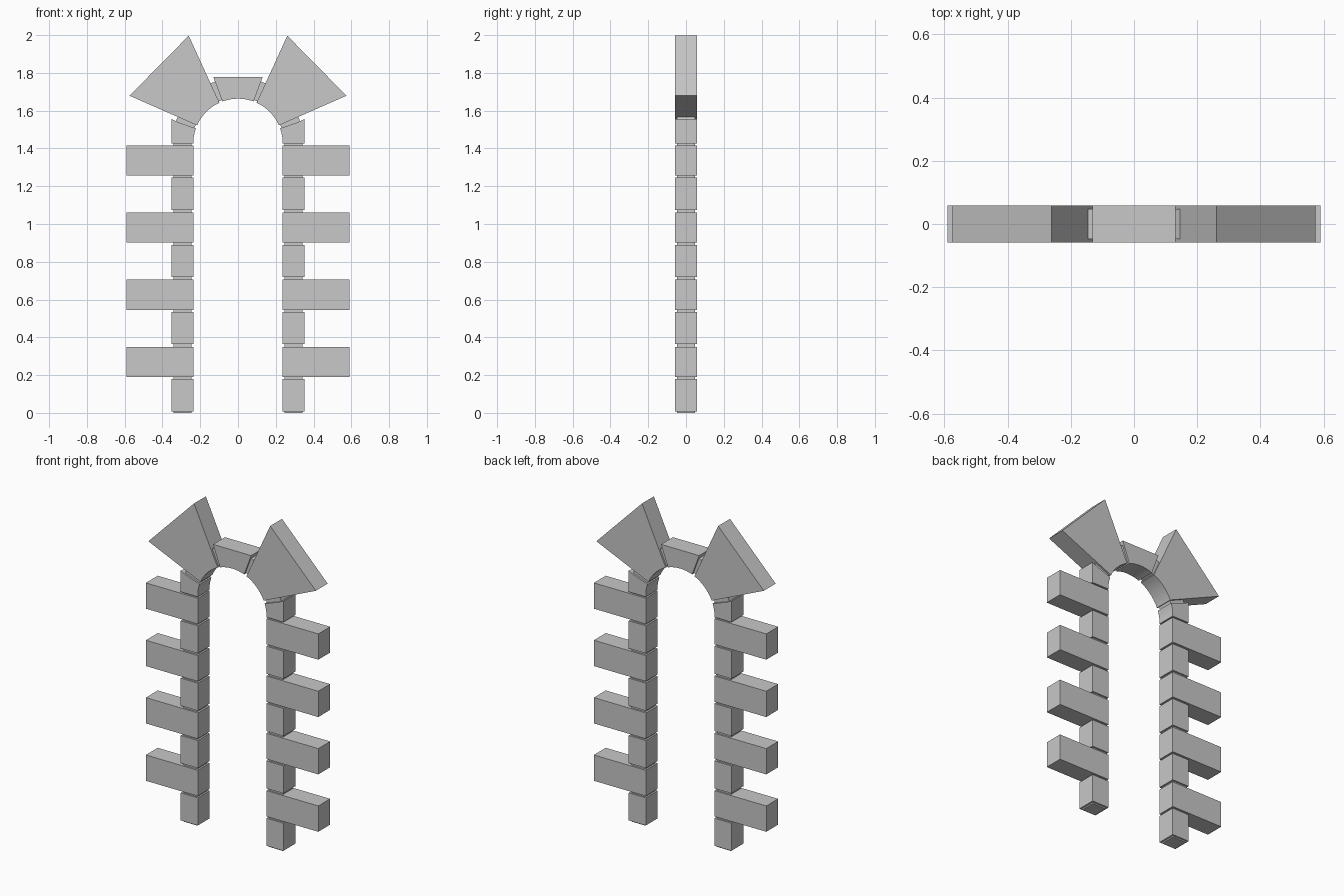
import bpy
import bmesh
from math import cos, sin, radians

cube = bpy.data.objects.get("Cube")
if cube:
    bpy.data.objects.remove(cube, do_unlink=True)

stone = bpy.data.materials.new("grey stone")
stone.use_nodes = True
stone.diffuse_color = (0.58, 0.58, 0.58, 1)
stone.node_tree.nodes["Principled BSDF"].inputs["Base Color"].default_value = (0.58, 0.58, 0.58, 1)

DEPTH = 0.058         # half thickness of the stones
JOINT_DEPTH = 0.047   # half thickness of the recessed mortar
CENTRE_Z = 1.427      # centre of the arch
INNER_R = 0.2365


def polar(radius, angle):
    a = radians(angle)
    return radius * cos(a), CENTRE_Z + radius * sin(a)


def arc(radius, start, end, steps=10):
    return [polar(radius, start + (end - start) * i / steps) for i in range(steps + 1)]


def slab(name, outline, half=DEPTH, side=1):
    """Extrude an x-z outline through the wall; side=-1 mirrors it."""
    bm = bmesh.new()
    face = bm.faces.new([bm.verts.new((side * x, -half, z)) for x, z in outline])
    extruded = bmesh.ops.extrude_face_region(bm, geom=[face])["geom"]
    verts = [v for v in extruded if isinstance(v, bmesh.types.BMVert)]
    bmesh.ops.translate(bm, verts=verts, vec=(0, 2 * half, 0))
    bmesh.ops.recalc_face_normals(bm, faces=bm.faces)
    mesh = bpy.data.meshes.new(name)
    bm.to_mesh(mesh)
    bm.free()
    mesh.materials.append(stone)
    obj = bpy.data.objects.new(name, mesh)
    bpy.context.collection.objects.link(obj)
    bpy.ops.object.select_all(action="DESELECT")
    obj.select_set(True)
    bpy.context.view_layer.objects.active = obj
    bpy.ops.object.shade_smooth_by_angle(angle=radians(30))
    return obj


def box(name, x0, x1, z0, z1, half, side):
    slab(name, [(x0, z0), (x1, z0), (x1, z1), (x0, z1)], half, side)


for label, side in (("left", 1), ("right", -1)):
    # Jamb: alternating short and long stones around a recessed mortar core
    box(f"{label}_jamb_mortar", 0.246, 0.341, 0, 1.46, JOINT_DEPTH, side)
    for i in range(4):
        z = 0.3555 * i
        box(f"{label}_short_stone_{i + 1}", 0.235, 0.352, z + 0.008, z + 0.179, DEPTH, side)
        box(f"{label}_long_stone_{i + 1}", 0.235, 0.591, z + 0.19, z + 0.35, DEPTH, side)

    # Springer stone: curved inner corner and sloping top
    slab(f"{label}_springer",
         [(0.235, 1.425), (0.352, 1.425), (0.352, 1.556), (0.32, 1.54)]
         + arc(INNER_R, 19.5, 7), side=side)

    # Large flared arch stone
    slab(f"{label}_arch_stone",
         [polar(0.627, 23.7), polar(0.627, 65.4)] + arc(INNER_R, 65.4, 23.7), side=side)

    # Recessed mortar in the two radial joints
    for joint, low, high in (("lower", 17, 27), ("upper", 62, 72)):
        slab(f"{label}_{joint}_joint",
             [polar(0.35, low), polar(0.35, high)] + arc(INNER_R + 0.008, high, low, 4),
             JOINT_DEPTH, side)

# Keystone
slab("keystone", [polar(0.375, 69.6), polar(0.375, 110.4)] + arc(INNER_R, 110.4, 69.6))
